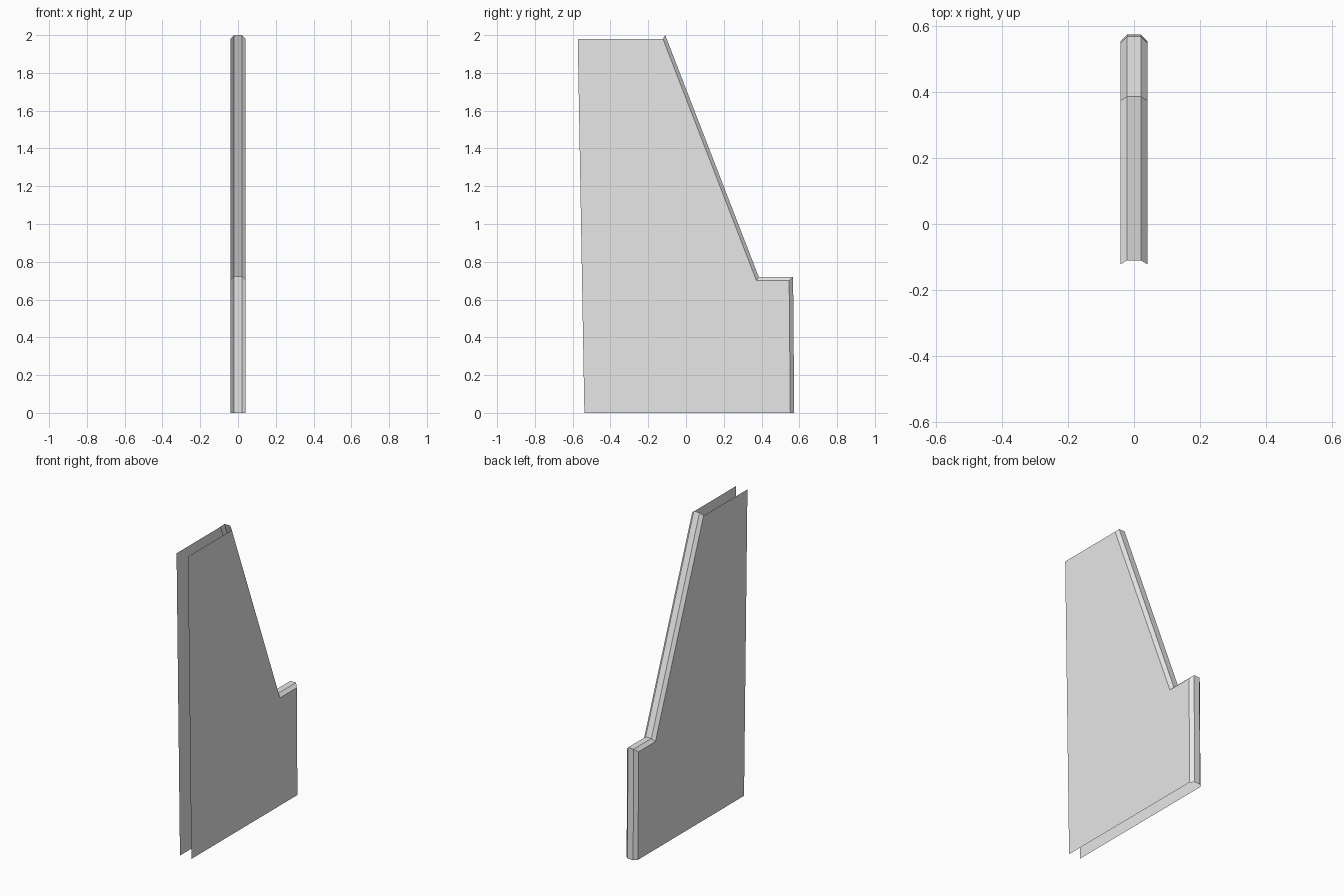
import bpy
import bmesh

cube = bpy.data.objects.get("Cube")
if cube:
    bpy.data.objects.remove(cube, do_unlink=True)

grey = bpy.data.materials.new("light grey")
grey.use_nodes = True
grey.diffuse_color = (0.8, 0.8, 0.8, 1)
grey.node_tree.nodes["Principled BSDF"].inputs["Base Color"].default_value = (0.8, 0.8, 0.8, 1)

# Rear edge profiles (y, z), bottom to top: side plate edge and raised ridge
plate_edge = [(0.552, 0), (0.546, 0.70), (0.373, 0.70), (-0.122, 1.98)]
ridge_edge = [(0.573, 0), (0.567, 0.72), (0.385, 0.72), (-0.11, 2.0)]
front_edge = [(-0.573, 1.98), (-0.538, 0)]
HALF, RIDGE = 0.041, 0.0205

bm = bmesh.new()


def row(x, points):
    return [bm.verts.new((x, y, z)) for y, z in points]


# Bevelled rear rim, lofted across the thickness
rows = [row(-HALF, plate_edge), row(-RIDGE, ridge_edge),
        row(RIDGE, ridge_edge), row(HALF, plate_edge)]
for a, b in zip(rows, rows[1:]):
    for k in range(len(a) - 1):
        bm.faces.new((a[k], a[k + 1], b[k + 1], b[k]))

# Thin side plates; front, top and bottom stay open
bm.faces.new(rows[-1] + row(HALF, front_edge))
bm.faces.new((rows[0] + row(-HALF, front_edge))[::-1])

mesh = bpy.data.meshes.new("fin_shell")
bm.to_mesh(mesh)
bm.free()
mesh.materials.append(grey)
fin = bpy.data.objects.new("fin_shell", mesh)
bpy.context.collection.objects.link(fin)
